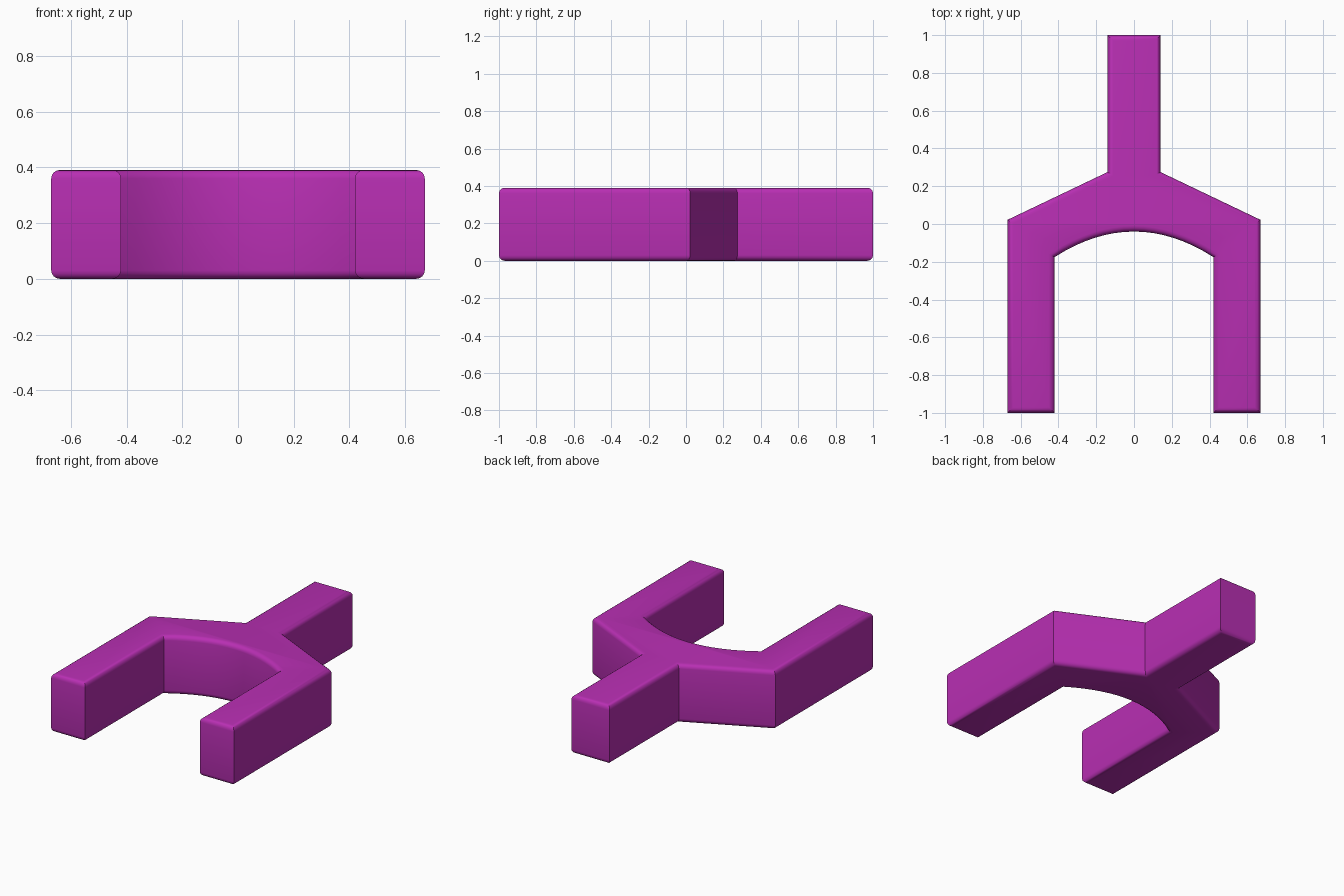
import bpy, bmesh, math

if "Cube" in bpy.data.objects:
    bpy.data.objects.remove(bpy.data.objects["Cube"])

HEIGHT, ROUND, ARC_STEPS = 0.39, 0.03, 8

# Right half of the outline, from stem tip round to the arch crown
half = [(0.14, 1.0), (0.14, 0.275), (0.67, 0.022), (0.67, -1.0), (0.42, -1.0)]
for i in range(ARC_STEPS):
    x = 0.42 * (1 - i / ARC_STEPS)
    half.append((x, -0.04 - 0.135 * (x / 0.42) ** 2))
outline = half + [(0, -0.04)] + [(-x, y) for x, y in reversed(half)]

# Extrude the fork profile
bm = bmesh.new()
base = bm.faces.new([bm.verts.new((x, y, 0)) for x, y in outline])
ext = bmesh.ops.extrude_face_region(bm, geom=[base])
for v in ext["geom"]:
    if isinstance(v, bmesh.types.BMVert):
        v.co.z = HEIGHT
bmesh.ops.recalc_face_normals(bm, faces=bm.faces[:])

# Round the top and bottom rims, leaving upright corners crisp
rims = [e for e in bm.edges if abs(e.verts[0].co.z - e.verts[1].co.z) < 1e-5]
bmesh.ops.bevel(bm, geom=rims, offset=ROUND, offset_type='OFFSET',
                segments=4, profile=0.5, affect='EDGES')
bmesh.ops.recalc_face_normals(bm, faces=bm.faces[:])
mesh = bpy.data.meshes.new("fork_bracket")
bm.to_mesh(mesh)
bm.free()
fork = bpy.data.objects.new("fork_bracket", mesh)
bpy.context.collection.objects.link(fork)

# Magenta finish
mat = bpy.data.materials.new("magenta")
mat.diffuse_color = (0.48, 0.028, 0.45, 1)
mat.use_nodes = True
mat.node_tree.nodes["Principled BSDF"].inputs["Base Color"].default_value = mat.diffuse_color
mesh.materials.append(mat)

# Smooth the rounded rims and arch
bpy.context.view_layer.objects.active = fork
fork.select_set(True)
bpy.ops.object.shade_smooth_by_angle(angle=math.radians(25))
